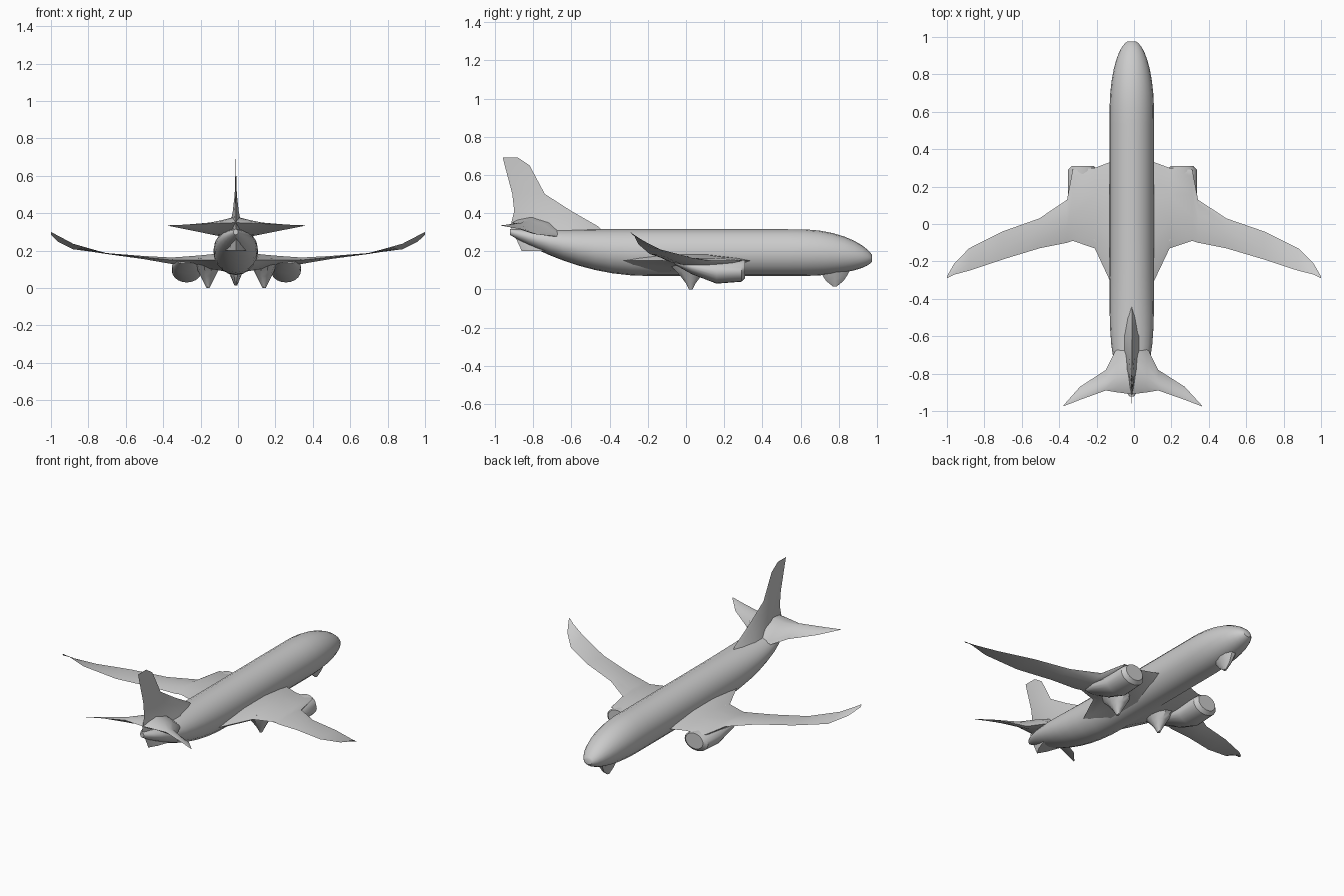
import bpy
import bmesh
from math import sin, cos, pi, radians, sqrt

AXIS = -0.012  # body centreline sits slightly off the span centre

cube = bpy.data.objects.get("Cube")
if cube:
    bpy.data.objects.remove(cube, do_unlink=True)


def circle(count):
    """Unit circle as cosine and sine pairs."""
    angles = [2 * pi * i / count for i in range(count)]
    return [(cos(a), sin(a)) for a in angles]


def clamp(value):
    return max(0, min(1, value))


def side_x(x, side):
    """Mirror about the body axis near the root, about zero at the tips."""
    return AXIS * (1 - x) + side * x


def loft(name, rings):
    """Skin a list of equal-length point rings and cap both ends."""
    bm = bmesh.new()
    rows = [[bm.verts.new(point) for point in ring] for ring in rings]
    for near, far in zip(rows, rows[1:]):
        for i in range(len(near)):
            bm.faces.new((near[i - 1], near[i], far[i], far[i - 1]))
    bm.faces.new(rows[0])
    bm.faces.new(rows[-1])
    bmesh.ops.recalc_face_normals(bm, faces=bm.faces)
    mesh = bpy.data.meshes.new(name)
    bm.to_mesh(mesh)
    bm.free()
    part = bpy.data.objects.new(name, mesh)
    bpy.context.collection.objects.link(part)
    bpy.ops.object.select_all(action='DESELECT')
    part.select_set(True)
    bpy.context.view_layer.objects.active = part
    bpy.ops.object.shade_smooth_by_angle(angle=radians(35))


def upright_ring(x, y, half_width, bottom, top):
    """Ellipse across the body, facing along y."""
    middle, half_height = (top + bottom) / 2, (top - bottom) / 2
    return [(x + half_width * c, y, middle + half_height * s)
            for c, s in circle(20)]


def foil(x, side, lead, trail, z_lead, z_trail, upper, lower):
    """Sharp-edged section running from leading to trailing edge."""
    ring = []
    for c, s in circle(10):
        along = (1 - c) / 2
        height = s * abs(s) * (upper if s > 0 else lower)
        ring.append((side_x(x, side), lead + (trail - lead) * along,
                     z_lead + (z_trail - z_lead) * along + height))
    return ring


def fuselage_ring(y):
    """Constant tube with a rounded nose and an upswept, pinched tail."""
    nose = sqrt(1 - clamp((y - 0.6) / 0.38) ** 2)
    tail = clamp((-0.2 - y) / 0.73)
    half_width = 0.113 * nose * (1 - tail ** 5) + 0.006
    bottom = 0.16 - 0.09 * nose + 0.22 * tail ** 2
    top = 0.165 + 0.15 * nose ** 1.3
    return upright_ring(AXIS, y, half_width, bottom, top)


def fin_ring(z, front, back):
    """Fin slice whose base flares out into the body."""
    half_width = 0.085 * (1 - (z - 0.2) / 0.5) ** 3 + 0.001
    middle, half_length = (front + back) / 2, (front - back) / 2
    return [(AXIS + half_width * s * abs(s), middle + half_length * c, z)
            for c, s in circle(10)]


def wing_ring(side, x, lead, trail):
    """Wing slice, thick at the root, with the tip curling upward."""
    curl = clamp((x - 0.8) / 0.2)
    z = 0.15 + 0.1 * max(0, x - 0.35)
    thick = (1 - x) ** 3
    return foil(x, side, lead, trail, z + 0.07 * curl ** 3, z + 0.085 * curl,
                0.05 * thick + 0.001, 0.08 * thick + 0.001)


def tailplane_ring(side, x, lead, trail):
    """Tailplane slice, deep at the root where it meets the fin."""
    thick = (1 - x / 0.38) ** 2
    return foil(x, side, lead, trail, 0.26 + 0.2 * x, 0.35 - 0.04 * x,
                0.07 * thick, 0.03 * thick)


def gear_fairing(name, x, y, base, half_width, half_length, power):
    """Blunt cone hanging under the body."""
    rings = []
    for step in range(6):
        size = step / 5
        width = half_width * size + 0.008
        length = half_length * size ** power + 0.01
        z = base + (0.16 - base) * size
        rings.append([(x + width * c, y + length * s, z) for c, s in circle(10)])
    loft(name, rings)


# Fuselage stations bunch together toward both ends
loft("fuselage", [fuselage_ring(0.027 + 0.948 * sin(pi * (i / 28 - 0.5)))
                  for i in range(29)])

# Fin slices: height, front, back
fin = [(0.2, -0.33, -0.86), (0.33, -0.46, -0.92), (0.41, -0.6, -0.9),
       (0.5, -0.74, -0.91), (0.65, -0.82, -0.95), (0.69, -0.88, -0.96)]
loft("tail_fin", [fin_ring(*row) for row in fin])

gear_fairing("nose_gear_fairing", AXIS, 0.78, 0.015, 0.06, 0.1, 0.6)

# Wing and tailplane slices: distance out, leading edge, trailing edge
wing = [(0.05, 0.37, -0.44), (0.12, 0.33, -0.3), (0.2, 0.3, -0.13),
        (0.32, 0.29, -0.09), (0.35, 0.13, -0.1), (0.5, 0.03, -0.13),
        (0.7, -0.04, -0.19), (0.88, -0.13, -0.25), (0.96, -0.21, -0.27),
        (1, -0.28, -0.29)]
tailplane = [(0, -0.6, -0.91), (0.08, -0.66, -0.9), (0.14, -0.78, -0.89),
             (0.28, -0.87, -0.94), (0.37, -0.97, -0.975)]

# Engine slices: position along the body, half width, bottom
engine = [(0.31, 0.06, 0.06), (0.29, 0.08, 0.04), (0.16, 0.08, 0.03),
          (0.03, 0.08, 0.08), (-0.06, 0.05, 0.13)]

for side, label in ((1, "left"), (-1, "right")):
    loft(label + "_wing", [wing_ring(side, *row) for row in wing])
    loft(label + "_tailplane", [tailplane_ring(side, *row) for row in tailplane])
    loft(label + "_engine",
         [upright_ring(side_x(0.265, side), y, half_width, bottom, 0.155)
          for y, half_width, bottom in engine])
    gear_fairing(label + "_gear_fairing", side_x(0.15, side), 0.025, 0,
                 0.08, 0.14, 1.3)
